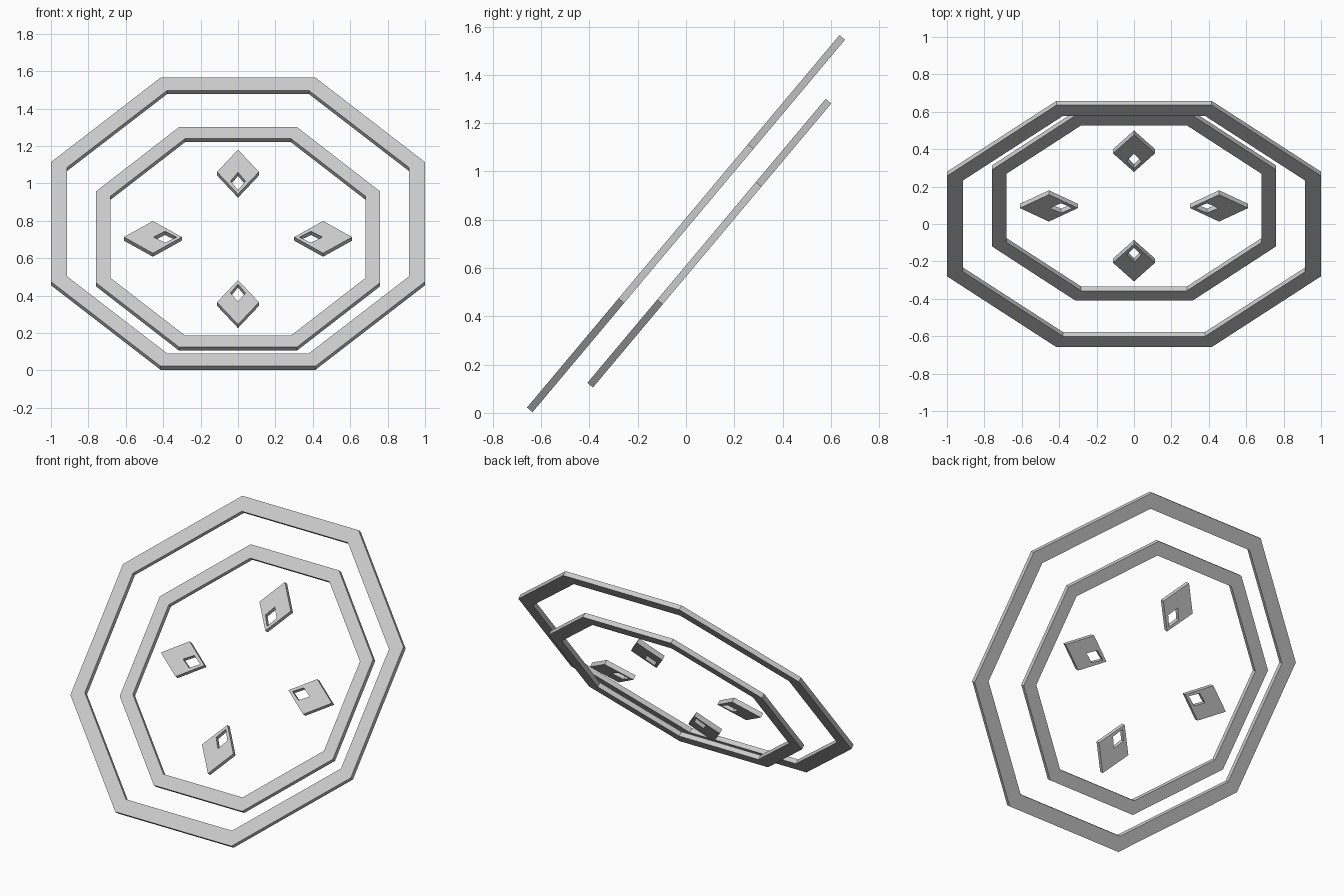
import bpy, bmesh
from math import cos, sin, pi, radians
from mathutils import Matrix, Vector

if "Cube" in bpy.data.objects:
    bpy.data.objects.remove(bpy.data.objects["Cube"])

TILT = Matrix.Rotation(radians(50), 4, 'X')
CENTRE = Vector((0, 0, 0.784))
THICK = 0.03


def octagon(ax, ay):
    """Octagon with flats facing the axes, given its half width and height."""
    r = 1 / cos(pi / 8)
    return [(ax * r * cos(pi / 8 + i * pi / 4), ay * r * sin(pi / 8 + i * pi / 4))
            for i in range(8)]


def diamond(cy, half_w, half_l):
    return [(half_w, cy), (0, cy + half_l), (-half_w, cy), (0, cy - half_l)]


def plate(name, outer, inner, depth=0.0, spin=0.0):
    """Flat plate with a hole, laid in the tilted plane at a given depth."""
    bm = bmesh.new()
    loops = [[bm.verts.new((x, y, z)) for x, y in pts]
             for pts, z in ((outer, THICK / 2), (inner, THICK / 2),
                            (inner, -THICK / 2), (outer, -THICK / 2))]
    n = len(outer)
    for k in range(4):
        a, b = loops[k], loops[(k + 1) % 4]
        for i in range(n):
            j = (i + 1) % n
            bm.faces.new((a[i], a[j], b[j], b[i]))
    bmesh.ops.recalc_face_normals(bm, faces=bm.faces)
    bm.transform(Matrix.Translation(CENTRE) @ TILT
                 @ Matrix.Translation((0, 0, depth)) @ Matrix.Rotation(spin, 4, 'Z'))
    me = bpy.data.meshes.new(name)
    bm.to_mesh(me)
    bm.free()
    ob = bpy.data.objects.new(name, me)
    bpy.context.collection.objects.link(ob)
    return ob


# Two octagonal frames, the smaller one set behind the larger
plate("outer_frame", octagon(1.0, 1.007), octagon(0.914, 0.918))
plate("inner_frame", octagon(0.76, 0.768), octagon(0.682, 0.688), -0.126)

# Four pierced diamonds, holes shifted towards the middle
for i, side in enumerate(("top", "left", "bottom", "right")):
    plate("diamond_" + side, diamond(0.455, 0.112, 0.155),
          diamond(0.39, 0.04, 0.062), -0.126, i * pi / 2)
